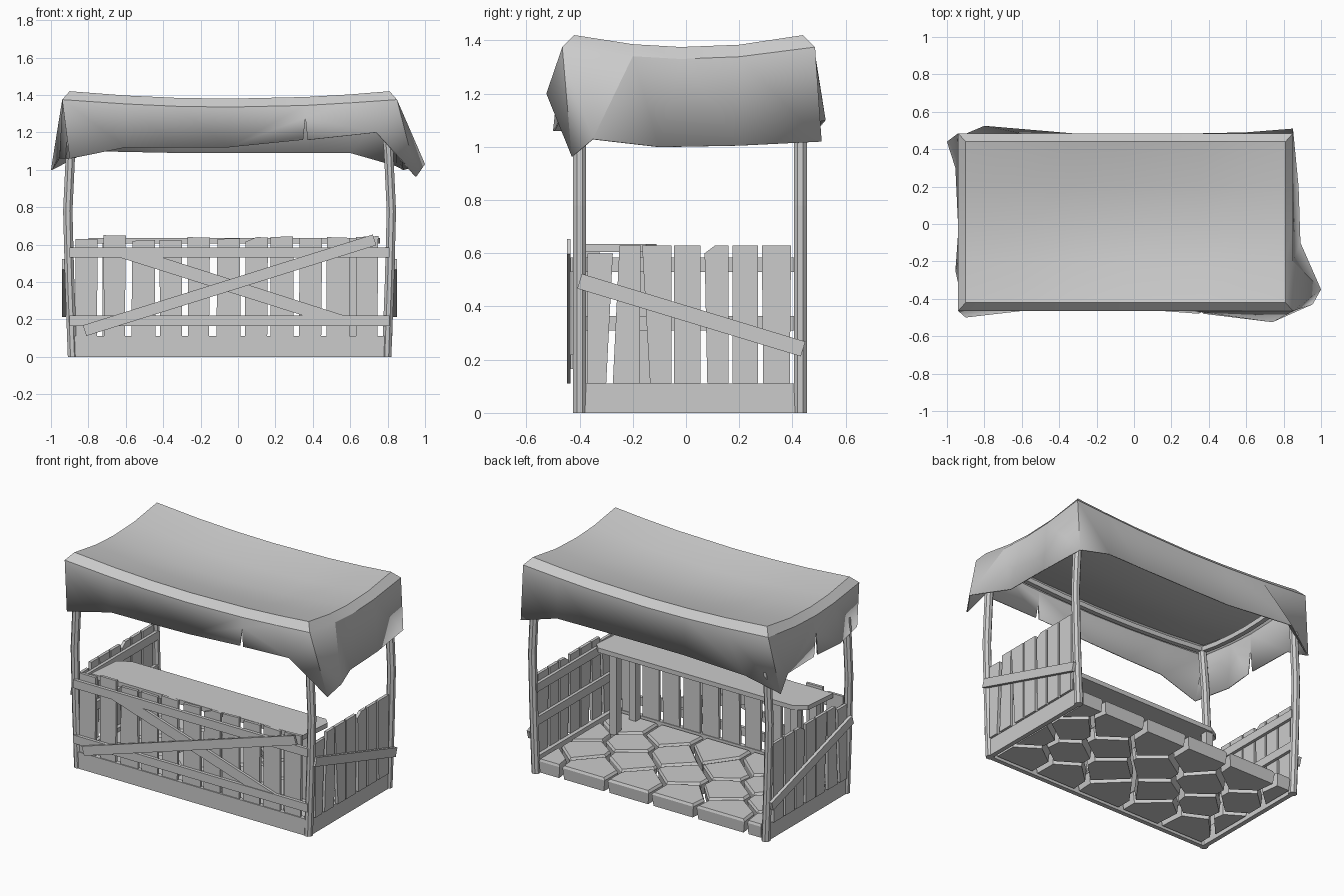
import bpy, bmesh, math, random
from mathutils import Vector

random.seed(4)
cube = bpy.data.objects.get("Cube")
if cube:
    bpy.data.objects.remove(cube, do_unlink=True)

grey = bpy.data.materials.new("plain grey")
grey.use_nodes = True
grey.diffuse_color = (0.6, 0.6, 0.6, 1)
grey.node_tree.nodes["Principled BSDF"].inputs["Base Color"].default_value = grey.diffuse_color

CX = -0.045          # centre line of the wooden frame
FRONT, BACK = -0.40, 0.43


def finish(bm, name):
    bmesh.ops.recalc_face_normals(bm, faces=bm.faces)
    mesh = bpy.data.meshes.new(name)
    bm.to_mesh(mesh)
    bm.free()
    mesh.materials.append(grey)
    obj = bpy.data.objects.new(name, mesh)
    bpy.context.collection.objects.link(obj)
    return obj


def loft(bm, rings, caps=True):
    """Join closed rings of vertices with quads."""
    for r, s in zip(rings, rings[1:]):
        for k in range(len(r)):
            j = (k + 1) % len(r)
            bm.faces.new((r[k], r[j], s[j], s[k]))
    if caps:
        bm.faces.new(rings[0])
        bm.faces.new(rings[-1])


def prism(bm, outline, lo, hi, axis):
    """Extrude a flat outline along an axis."""
    def place(p, d):
        return {"x": (d, p[0], p[1]), "y": (p[0], d, p[1]), "z": (p[0], p[1], d)}[axis]
    loft(bm, [[bm.verts.new(place(p, d)) for p in outline] for d in (lo, hi)])


def box(a0, b0, a1, b1):
    return [(a0, b0), (a1, b0), (a1, b1), (a0, b1)]


def strip(p, q, width):
    """Outline of a straight plank from p to q."""
    p, q = Vector(p), Vector(q)
    n = (q - p).orthogonal().normalized() * width / 2
    return [p + n, q + n, q - n, p - n]


def sweep(bm, path, radius, sides, ring_axes):
    """Sweep a regular ring along a path, keeping the ring in one plane."""
    u, v = map(Vector, ring_axes)
    angles = [2 * math.pi * (k + 0.5) / sides for k in range(sides)]
    loft(bm, [[bm.verts.new(Vector(p) + radius * (u * math.cos(a) + v * math.sin(a)))
               for a in angles] for p in path])


# Bowed corner posts
bm = bmesh.new()
BOW = [(0.84, 0), (0.855, 0.4), (0.865, 0.78), (0.85, 1.1), (0.825, 1.38)]
for side in (-1, 1):
    for y in (FRONT, BACK):
        sweep(bm, [(CX + side * r, y, z) for r, z in BOW], 0.027, 8, ((1, 0, 0), (0, 1, 0)))
finish(bm, "corner_posts")

# Sagging roof beams between the posts
bm = bmesh.new()
steps = [i / 3 - 1 for i in range(7)]
for y in (FRONT, BACK):
    path = [(CX + 0.825 * t, y, 1.36 - 0.04 * (1 - t * t)) for t in steps]
    sweep(bm, path, 0.022, 4, ((0, 1, 0), (0, 0, 1)))
for side in (-1, 1):
    path = [(CX + side * 0.825, 0.015 + 0.415 * t, 1.36 - 0.04 * (1 - t * t)) for t in steps]
    sweep(bm, path, 0.022, 4, ((1, 0, 0), (0, 0, 1)))
finish(bm, "roof_beams")

# Base boards on the front and both sides
bm = bmesh.new()
prism(bm, box(CX - 0.84, 0, CX + 0.84, 0.11), -0.42, -0.39, "y")
for side in (-1, 1):
    prism(bm, box(FRONT, 0, BACK, 0.11), CX + side * 0.825, CX + side * 0.855, "x")
finish(bm, "base_boards")

# Front pickets, one with a chipped corner
bm = bmesh.new()
lefts = [-0.87, -0.72, -0.565, -0.42, -0.27, -0.11, 0.04, 0.175, 0.33, 0.475, 0.63]
tops = [0.63, 0.65, 0.62, 0.625, 0.64, 0.63, 0.64, 0.64, 0.635, 0.64, 0.64]
for x, z in zip(lefts, tops):
    j = [random.uniform(-0.006, 0.006) for _ in range(3)]
    right = x + 0.12
    outline = [(x - j[0], 0.11), (right + j[1], 0.11), (right, z + j[2]), (x, z)]
    if x == 0.04:
        outline[-1:] = [(x + 0.06, z), (x, z - 0.025)]
    prism(bm, outline, -0.413, -0.395, "y")
finish(bm, "front_pickets")

# Front rails and crossed braces
bm = bmesh.new()
for z in (0.165, 0.53):
    prism(bm, box(-0.90, z, 0.81, z + 0.055), -0.434, -0.413, "y")
finish(bm, "front_rails")
bm = bmesh.new()
prism(bm, strip((-0.82, 0.14), (0.73, 0.625), 0.06), -0.447, -0.434, "y")
prism(bm, [(-0.63, 0.53), (-0.4, 0.53), (0.57, 0.22), (0.35, 0.22)], -0.43, -0.413, "y")
finish(bm, "front_braces")

# Side pickets, inner rails and slanted outer braces
SIDE = [(-0.37, -0.30, -0.37, -0.275, 0.60), (-0.275, -0.175, -0.25, -0.17, 0.63),
        (-0.135, -0.055, -0.165, -0.055, 0.63), (-0.045, 0.055, -0.045, 0.055, 0.63),
        (0.08, 0.16, 0.07, 0.16, 0.63), (0.175, 0.27, 0.175, 0.27, 0.63),
        (0.29, 0.39, 0.285, 0.395, 0.63)]
for side, label in ((1, "left"), (-1, "right")):
    bm = bmesh.new()
    for b0, b1, t0, t1, z in SIDE:
        outline = [(b0, 0.11), (b1, 0.11), (t1, z), (t0, z)]
        if b0 == 0.08:
            outline[-1:] = [(t0 + 0.04, z), (t0, z - 0.03)]
        prism(bm, outline, CX + side * 0.85, CX + side * 0.87, "x")
    finish(bm, label + "_side_pickets")
    bm = bmesh.new()
    for z in (0.31, 0.53):
        prism(bm, box(FRONT, z, BACK, z + 0.055), CX + side * 0.83, CX + side * 0.85, "x")
    brace = strip((-0.40, 0.495), (0.44, 0.24), 0.058)
    prism(bm, brace, CX + side * 0.875, CX + side * 0.895, "x")
    finish(bm, label + "_side_rails")

# Counter with clipped corners, on four legs
bm = bmesh.new()
prism(bm, [(-0.80, -0.39), (0.74, -0.39), (0.76, -0.15), (0.72, -0.11),
           (-0.70, -0.11), (-0.78, -0.16)], 0.605, 0.635, "z")
finish(bm, "counter_top")
bm = bmesh.new()
for x in (-0.70, 0.62):
    for y in (-0.35, -0.15):
        prism(bm, box(x - 0.025, y - 0.025, x + 0.025, y + 0.025), 0.08, 0.605, "z")
finish(bm, "counter_legs")

# Paving stones: cells around staggered centres, with gaps between them
sites = []
for row in range(4):
    for col in range(5 + row % 2):
        x = CX - 0.82 + 0.328 * (col + 0.5 * (1 - row % 2))
        sites.append(Vector((x + random.uniform(-0.05, 0.05),
                             -0.28 + 0.21 * row + random.uniform(-0.03, 0.03), 0)))
floor = bmesh.new()
for s in sites:
    cell = bmesh.new()
    cell.faces.new([cell.verts.new((*p, 0)) for p in box(CX - 0.81, -0.385, CX + 0.81, 0.44)])
    for o in sites:
        if o is not s:
            n = (o - s).normalized()
            bmesh.ops.bisect_plane(cell, geom=cell.verts[:] + cell.edges[:] + cell.faces[:],
                                   plane_co=(s + o) / 2 - n * 0.011, plane_no=n, clear_outer=True)
    for face in cell.faces:
        mid = face.calc_center_median()
        loft(floor, [[floor.verts.new(mid.lerp(v.co, scale) + Vector((0, 0, z)))
                      for v in face.verts] for z, scale in ((0.01, 0.94), (0.085, 1), (0.1, 0.93))])
    cell.free()
finish(floor, "paving_stones")

# Cloth canopy: sagging top, folded edge and uneven hem with two slits
XS = [-0.90, -0.6, -0.33, -0.05, 0.36, 0.6, 0.81]
YS = [-0.42, -0.2, -0.02, 0.2, 0.44]
HEM = [(-0.90, -0.50, 1.06), (-0.6, -0.465, 1.12), (-0.33, -0.46, 1.12), (-0.05, -0.45, 1.12),
       (0.36, -0.48, 1.16), (0.74, -0.525, 1.2), (0.955, -0.43, 0.965), (1.0, -0.35, 1.03),
       (0.89, -0.1, 1.0), (0.88, 0.2, 1.005), (0.85, 0.51, 1.02), (0.6, 0.49, 1.09),
       (0.36, 0.485, 1.09), (-0.05, 0.48, 1.09), (-0.33, 0.48, 1.09), (-0.8, 0.525, 1.1),
       (-1.0, 0.44, 1.0), (-0.955, 0.3, 1.07), (-0.935, -0.02, 1.06), (-0.955, -0.25, 1.06)]
SLITS = {4: Vector((0.012, 0, 0)), 18: Vector((0, -0.02, 0))}
bm = bmesh.new()
grid = []
for y in YS:
    v = 1 - ((y - 0.01) / 0.43) ** 2
    us = [1 - ((x - CX) / 0.855) ** 2 for x in XS]
    grid.append([bm.verts.new((x, y, 1.42 - 0.04 * u - 0.045 * v - 0.03 * u * v))
                 for x, u in zip(XS, us)])
for r, s in zip(grid, grid[1:]):
    for i in range(len(XS) - 1):
        bm.faces.new((r[i], r[i + 1], s[i + 1], s[i]))
rim = grid[0] + [r[-1] for r in grid[1:]] + grid[-1][-2::-1] + [r[0] for r in grid[-2:0:-1]]
fold, hem_in, hem_out, slit_top = [], [], [], {}
for i, (v, h) in enumerate(zip(rim, HEM)):
    dx = 0.04 * ((v in [r[-1] for r in grid]) - (v in [r[0] for r in grid]))
    dy = 0.045 * ((v in grid[-1]) - (v in grid[0]))
    fold.append(bm.verts.new(v.co + Vector((dx, dy, -0.045))))
    half = SLITS.get(i, Vector())
    hem_in.append(bm.verts.new(Vector(h) - half))
    hem_out.append(bm.verts.new(Vector(h) + half) if i in SLITS else hem_in[i])
    slit_top[i] = [bm.verts.new(fold[i].co.lerp(Vector(h), 0.35))] if i in SLITS else []
loft(bm, [rim, fold], caps=False)
for i in range(len(rim)):
    j = (i + 1) % len(rim)
    bm.faces.new([fold[i], *slit_top[i], hem_out[i], hem_in[j], *slit_top[j], fold[j]])
canopy = finish(bm, "cloth_canopy")
thick = canopy.modifiers.new("cloth_thickness", "SOLIDIFY")
thick.thickness = 0.008
thick.offset = -1
bpy.context.view_layer.objects.active = canopy
canopy.select_set(True)
bpy.ops.object.shade_smooth_by_angle(angle=math.radians(25))
